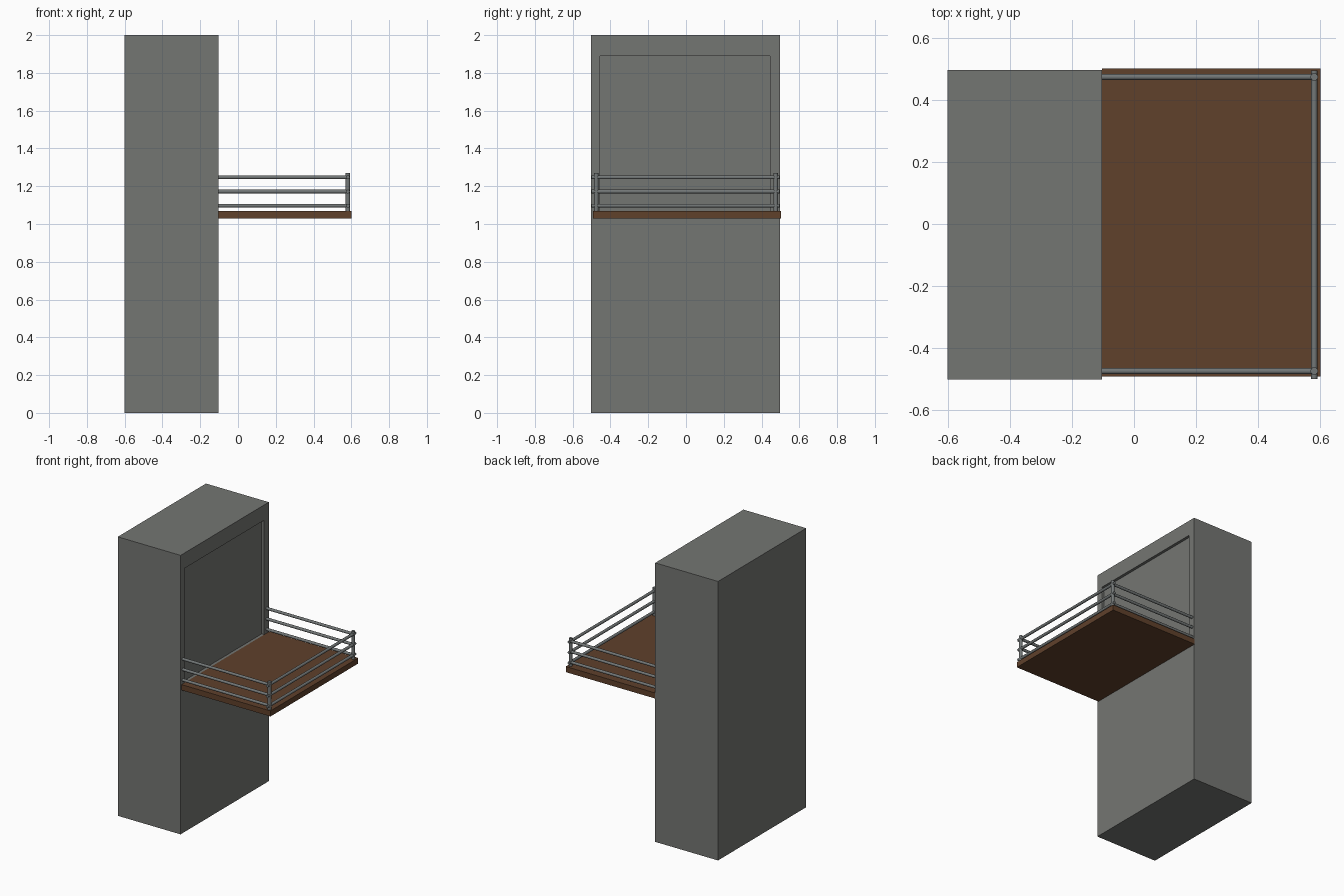
import bpy
import bmesh
from mathutils import Vector

if "Cube" in bpy.data.objects:
    bpy.data.objects.remove(bpy.data.objects["Cube"], do_unlink=True)


def material(name, rgb):
    m = bpy.data.materials.new(name)
    m.use_nodes = True
    m.diffuse_color = (*rgb, 1)
    m.node_tree.nodes["Principled BSDF"].inputs["Base Color"].default_value = (*rgb, 1)
    return m


STONE = material("grey_stone", (0.175, 0.18, 0.17))
WOOD = material("brown_wood", (0.115, 0.052, 0.024))
METAL = material("grey_metal", (0.17, 0.185, 0.185))


def finish(bm, name, mat):
    mesh = bpy.data.meshes.new(name)
    bm.to_mesh(mesh)
    bm.free()
    mesh.materials.append(mat)
    obj = bpy.data.objects.new(name, mesh)
    bpy.context.collection.objects.link(obj)
    return obj


def box(low, high):
    bm = bmesh.new()
    low, high = Vector(low), Vector(high)
    bmesh.ops.create_cube(bm, size=1)
    bmesh.ops.scale(bm, vec=high - low, verts=bm.verts)
    bmesh.ops.translate(bm, vec=(low + high) / 2, verts=bm.verts)
    return bm


def bar(name, start, end, radius):
    start, end = Vector(start), Vector(end)
    axis = end - start
    bpy.ops.mesh.primitive_cylinder_add(vertices=16, radius=radius, depth=axis.length,
                                        location=(start + end) / 2)
    obj = bpy.context.object
    obj.name = name
    obj.rotation_euler = axis.to_track_quat("Z", "Y").to_euler()
    obj.data.materials.append(METAL)
    bpy.ops.object.shade_smooth_by_angle()


WALL_X = -0.104
DECK_TOP = 1.07

# Wall block with a shallow recessed doorway above the deck
bm = box((-0.602, -0.502, 0), (WALL_X, 0.497, 2))
for co, normal in [((0, -0.455, 0), (0, 1, 0)), ((0, 0.445, 0), (0, 1, 0)),
                   ((0, 0, DECK_TOP), (0, 0, 1)), ((0, 0, 1.89), (0, 0, 1))]:
    bmesh.ops.bisect_plane(bm, geom=bm.verts[:] + bm.edges[:] + bm.faces[:],
                           plane_co=co, plane_no=normal)
bm.normal_update()
door = [f for f in bm.faces if f.normal.x > 0.9
        and abs(f.calc_center_median().y) < 0.4
        and DECK_TOP < f.calc_center_median().z < 1.89]
bmesh.ops.inset_region(bm, faces=door, thickness=0, depth=-0.02, use_even_offset=False)
finish(bm, "wall_block", STONE)

# Balcony deck
finish(box((WALL_X, -0.492, 1.03), (0.602, 0.502, DECK_TOP)), "balcony_deck", WOOD)

# Corner posts and side rails
POST_X = 0.582
RAIL_HEIGHTS = (1.097, 1.172, 1.247)
for side, y in (("right", -0.475), ("left", 0.475)):
    bar(f"{side}_post", (POST_X, y, DECK_TOP), (POST_X, y, 1.27), 0.012)
    for i, z in enumerate(RAIL_HEIGHTS):
        bar(f"{side}_rail_{i + 1}", (WALL_X, y, z), (POST_X, y, z), 0.01)

# Outer rails
for i, z in enumerate(RAIL_HEIGHTS):
    bar(f"outer_rail_{i + 1}", (POST_X, -0.5, z), (POST_X, 0.495, z), 0.01)
